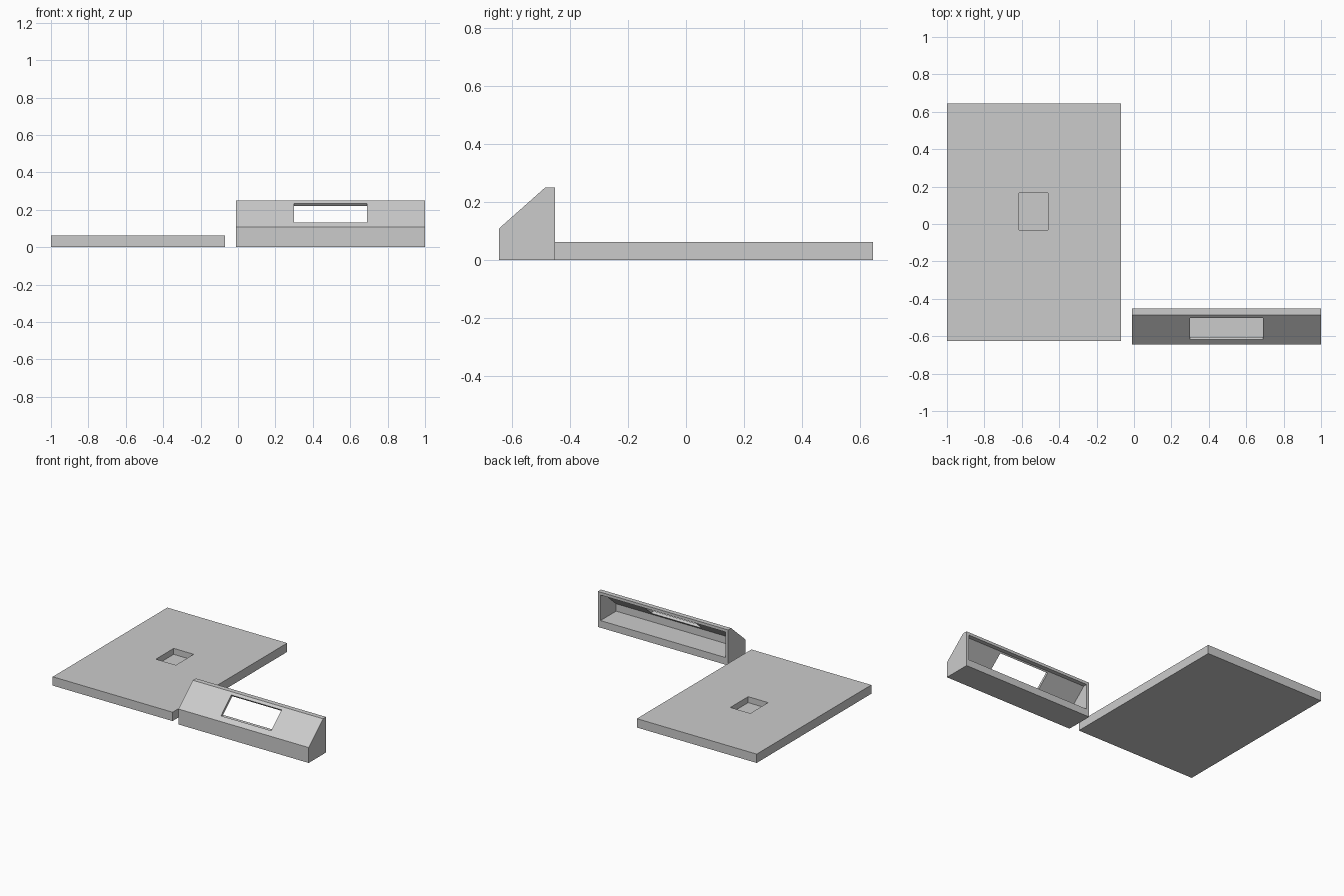
import bpy
import bmesh
from mathutils import Vector

default = bpy.data.objects.get("Cube")
if default:
    bpy.data.objects.remove(default, do_unlink=True)

grey = bpy.data.materials.new("light grey")
grey.use_nodes = True
colour = (0.6, 0.6, 0.6, 1)
grey.diffuse_color = colour
grey.node_tree.nodes["Principled BSDF"].inputs["Base Color"].default_value = colour


def prism(name, profile, x0, x1):
    """Extrude a (y, z) profile along x."""
    bm = bmesh.new()
    face = bm.faces.new([bm.verts.new((x0, y, z)) for y, z in profile])
    extruded = bmesh.ops.extrude_face_region(bm, geom=[face])["geom"]
    moved = [v for v in extruded if isinstance(v, bmesh.types.BMVert)]
    bmesh.ops.translate(bm, verts=moved, vec=(x1 - x0, 0, 0))
    bmesh.ops.recalc_face_normals(bm, faces=bm.faces)
    mesh = bpy.data.meshes.new(name)
    bm.to_mesh(mesh)
    bm.free()
    mesh.materials.append(grey)
    obj = bpy.data.objects.new(name, mesh)
    bpy.context.collection.objects.link(obj)
    return obj


def rect(y0, y1, z0, z1):
    return [(y0, z0), (y1, z0), (y1, z1), (y0, z1)]


def cut(target, cutter):
    """Subtract the cutter from the target, then discard it."""
    cutter.hide_render = True
    mod = target.modifiers.new("cut", "BOOLEAN")
    mod.operation = "DIFFERENCE"
    mod.solver = "EXACT"
    mod.object = cutter
    bpy.context.view_layer.objects.active = target
    bpy.ops.object.modifier_apply(modifier=mod.name)
    bpy.data.objects.remove(cutter, do_unlink=True)


# Flat slab with a shallow rectangular pocket
slab = prism("base_slab", rect(-0.625, 0.645, 0, 0.062), -1, -0.07)
cut(slab, prism("pocket_cutter", rect(-0.032, 0.166, 0.02, 0.1), -0.615, -0.46))

# Sloped housing
front, back, floor, wall = -0.645, -0.452, 0.05, 0.02
low, high = Vector((front, 0.108)), Vector((-0.486, 0.249))
housing = prism("sloped_housing",
                [(front, 0), (back, 0), (back, high.y), high, low], -0.01, 1)

# Hollow interior, open at the back
slope = (high - low).normalized()
inward = Vector((slope.y, -slope.x))
base = low + inward * 0.018
inner_y, inner_z = front + wall, high.y - wall
inner_low = base + slope * ((inner_y - base.x) / slope.x)
inner_high = base + slope * ((inner_z - base.y) / slope.y)
cut(housing, prism("cavity_cutter",
                   [(inner_y, floor), (back + 0.1, floor), (back + 0.1, inner_z),
                    inner_high, inner_low], -0.01 + wall, 1 - wall))

# Display window cut square through the slope
start = low + slope * (0.028 / slope.x)
end = low + slope * (0.143 / slope.x)
out, depth = inward * -0.03, inward * 0.03
cut(housing, prism("window_cutter",
                   [start + out, start + depth, end + depth, end + out], 0.3, 0.69))
